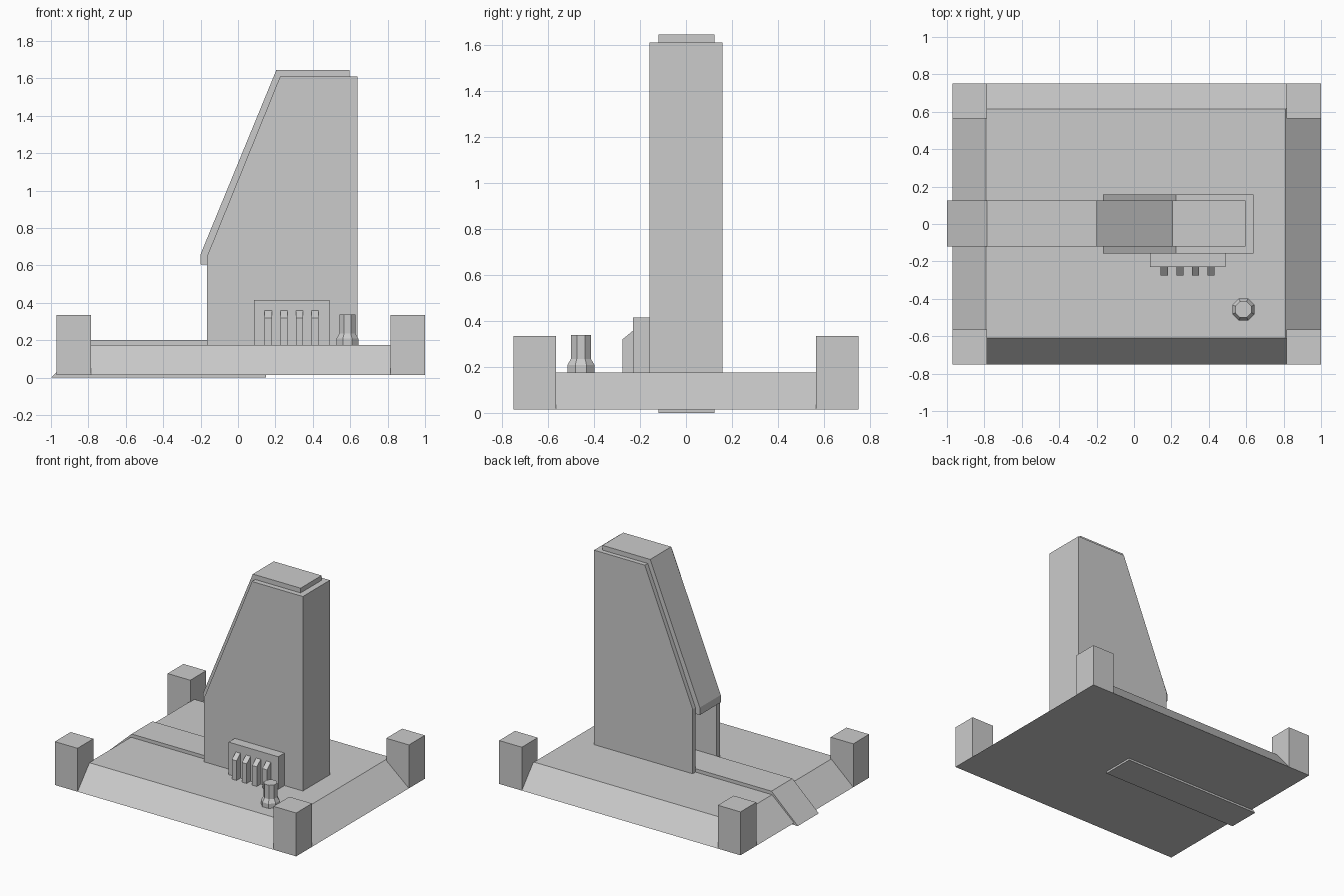
import bpy, bmesh
from math import pi
from mathutils import Matrix

cube = bpy.data.objects.get("Cube")
if cube:
    bpy.data.objects.remove(cube, do_unlink=True)

grey = bpy.data.materials.new("plain_grey")
grey.use_nodes = True
colour = (0.6, 0.6, 0.6, 1)
grey.diffuse_color = colour
grey.node_tree.nodes["Principled BSDF"].inputs["Base Color"].default_value = colour


def finish(name, bm):
    bmesh.ops.recalc_face_normals(bm, faces=bm.faces)
    mesh = bpy.data.meshes.new(name)
    bm.to_mesh(mesh)
    bm.free()
    mesh.materials.append(grey)
    obj = bpy.data.objects.new(name, mesh)
    bpy.context.collection.objects.link(obj)
    return obj


def extrude(name, profile, start, end, axis="y"):
    """Extrude an (x, z) profile along y, or a (y, z) profile along x."""
    bm = bmesh.new()
    place = (lambda p, d: (p[0], d, p[1])) if axis == "y" else (lambda p, d: (d, p[0], p[1]))
    face = bm.faces.new([bm.verts.new(place(p, start)) for p in profile])
    grown = bmesh.ops.extrude_face_region(bm, geom=[face])["geom"]
    move = (0, end - start, 0) if axis == "y" else (end - start, 0, 0)
    bmesh.ops.translate(bm, vec=move, verts=[v for v in grown if isinstance(v, bmesh.types.BMVert)])
    return finish(name, bm)


def box(name, x0, x1, y0, y1, z0, z1):
    return extrude(name, [(x0, z0), (x1, z0), (x1, z1), (x0, z1)], y0, y1)


FLOOR, DECK = 0.015, 0.175
STRIP = (-0.12, 0.125)

# Sloped base platform
platform = box("base_platform", -0.97, 1, -0.75, 0.75, FLOOR, DECK)
for v in platform.data.vertices:
    if v.co.z > 0.1:
        v.co.x = -0.79 if v.co.x < 0 else 0.81
        v.co.y = -0.61 if v.co.y < 0 else 0.615

# Corner posts
for side, x in (("right", -0.97), ("left", 0.815)):
    for end, y in (("front", -0.75), ("back", 0.565)):
        box(f"{end}_{side}_post", x, x + 0.185, y, y + 0.185, FLOOR, 0.335)

# Entrance ramp running into the tower
extrude("entrance_ramp", [(-1, 0), (0.15, 0), (0.15, 0.2), (-0.785, 0.2)], *STRIP)

# Tower with a sloped face and a doorway cut into it
tower = extrude("tower", [(-0.165, DECK), (0.64, DECK), (0.64, 1.61), (0.225, 1.61), (-0.165, 0.65)],
                -0.158, 0.158)
cutter = box("doorway_cutter", -0.4, 0.15, *STRIP, 0.1, 0.6)
cutter.hide_render = True
cutter.hide_viewport = True
cut = tower.modifiers.new("doorway", "BOOLEAN")
cut.operation = "DIFFERENCE"
cut.solver = "EXACT"
cut.object = cutter

# Raised band over the sloped face and roof
extrude("tower_band", [(-0.2, 0.605), (-0.2, 0.66), (0.205, 1.645), (0.595, 1.645),
                       (0.595, 1.6), (0.24, 1.6), (-0.15, 0.64), (-0.15, 0.605)], *STRIP)

# Control console with slanted levers
box("control_console", 0.085, 0.49, -0.23, -0.15, DECK, 0.415)
for i in range(4):
    x = 0.143 + i * 0.083
    extrude(f"console_lever_{i + 1}",
            [(-0.225, DECK), (-0.276, DECK), (-0.276, 0.32), (-0.225, 0.362)], x, x + 0.038, "x")

# Eight-sided bollard: foot, tapered collar and column
bm = bmesh.new()
for r0, r1, z0, z1 in ((0.064, 0.064, DECK, 0.208), (0.064, 0.047, 0.208, 0.235), (0.047, 0.047, 0.235, 0.338)):
    place = Matrix.Translation((0.585, -0.457, (z0 + z1) / 2)) @ Matrix.Rotation(pi / 8, 4, "Z")
    bmesh.ops.create_cone(bm, cap_ends=False, segments=8, radius1=r0, radius2=r1, depth=z1 - z0, matrix=place)
bmesh.ops.remove_doubles(bm, verts=bm.verts, dist=0.0005)
bmesh.ops.holes_fill(bm, edges=bm.edges, sides=8)
finish("bollard", bm)
